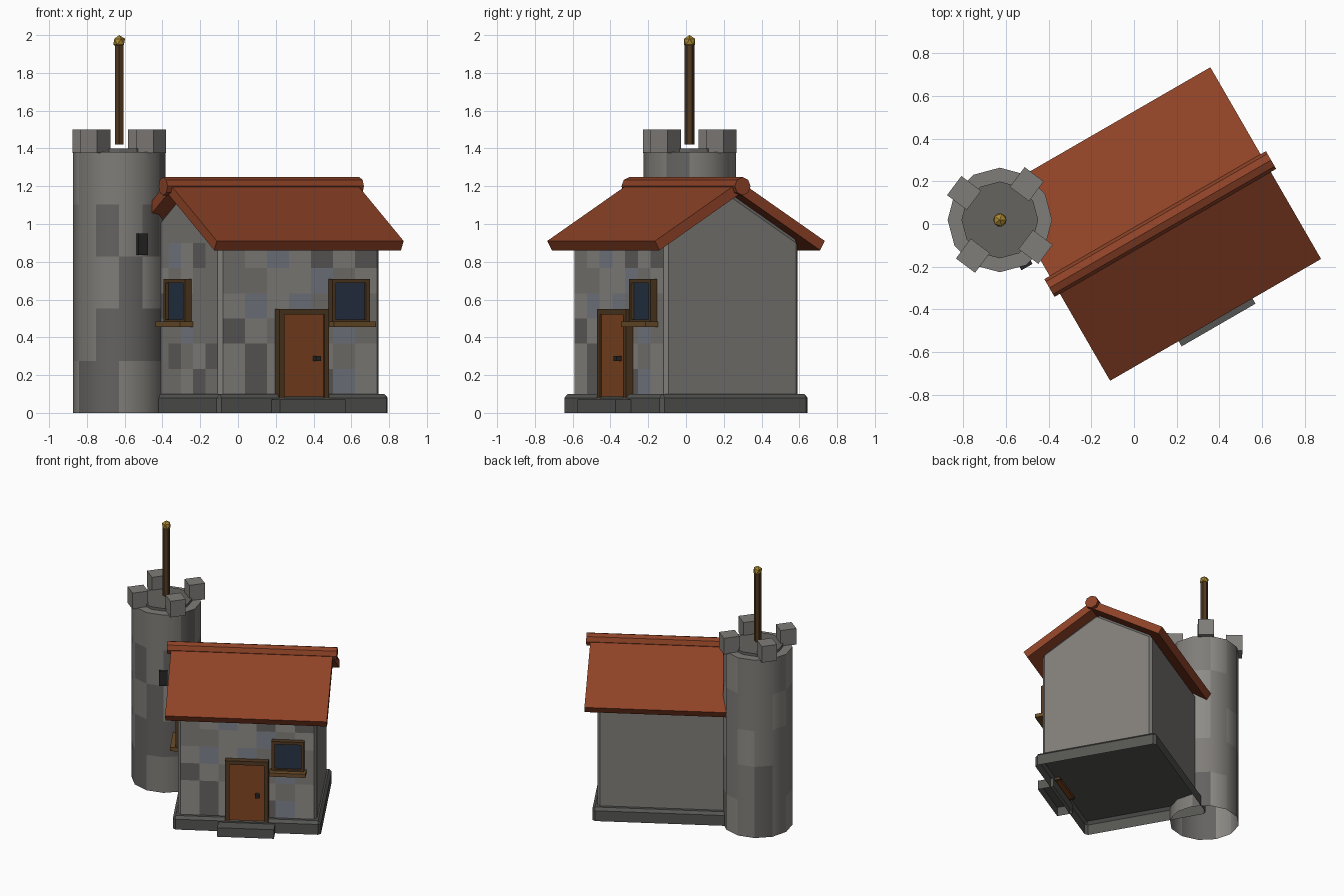
import bpy, bmesh, random
from math import radians
from mathutils import Matrix

if "Cube" in bpy.data.objects:
    bpy.data.objects.remove(bpy.data.objects["Cube"])

random.seed(11)
T = lambda x, y, z=0: Matrix.Translation((x, y, z))
R = lambda deg, axis='Z': Matrix.Rotation(radians(deg), 4, axis)
HOUSE = T(0.123, 0) @ R(30)
TOWER = T(-0.629, 0.019)


def material(name, r, g, b):
    m = bpy.data.materials.new(name)
    m.diffuse_color = (r, g, b, 1)
    m.use_nodes = True
    m.node_tree.nodes["Principled BSDF"].inputs["Base Color"].default_value = m.diffuse_color
    return m


ROOF = material("roof_tile", 0.27, 0.055, 0.02)
WOOD = material("dark_wood", 0.08, 0.04, 0.015)
SILL = material("sill_wood", 0.15, 0.075, 0.025)
DOOR = material("door_wood", 0.22, 0.06, 0.015)
GLASS = material("glass", 0.02, 0.035, 0.06)
IRON = material("iron", 0.02, 0.02, 0.02)
GOLD = material("gold", 0.40, 0.24, 0.03)
DARK = material("foundation_stone", 0.09, 0.09, 0.085)
FLOOR = material("floor_stone", 0.13, 0.125, 0.115)
STONE = material("stone", 0.215, 0.205, 0.19)
STONES = [STONE, STONE, material("stone_light", 0.27, 0.26, 0.24),
          material("stone_dark", 0.13, 0.125, 0.12),
          material("stone_blue", 0.21, 0.22, 0.26)]


def finish(name, bm, matrix, mats):
    bm.transform(matrix)
    me = bpy.data.meshes.new(name)
    bm.to_mesh(me)
    bm.free()
    for m in mats:
        me.materials.append(m)
    ob = bpy.data.objects.new(name, me)
    bpy.context.collection.objects.link(ob)
    return ob


def open_bottom(bm):
    """Remove the downward-facing bottom so the part is a shell."""
    bm.normal_update()
    low = min(v.co.z for v in bm.verts) + 1e-4
    bmesh.ops.delete(bm, context='FACES_ONLY',
                     geom=[f for f in bm.faces if all(v.co.z < low for v in f.verts)])


def chamfer(bm, width):
    """Bevel every edge except those round the bottom."""
    low = min(v.co.z for v in bm.verts) + 1e-4
    bmesh.ops.bevel(bm, geom=[e for e in bm.edges if max(v.co.z for v in e.verts) > low],
                    offset=width, segments=1, affect='EDGES')


def box(name, x, y, z, matrix, mat, bevel=0, shell=False):
    bm = bmesh.new()
    bmesh.ops.create_cube(bm, size=1)
    for v in bm.verts:
        v.co = [a + (b - a) * (c + 0.5) for (a, b), c in zip((x, y, z), v.co)]
    if bevel:
        chamfer(bm, bevel)
    if shell:
        open_bottom(bm)
    return finish(name, bm, matrix, [mat])


def cylinder(name, r, z0, z1, sides, matrix, mat):
    bm = bmesh.new()
    bmesh.ops.create_cone(bm, cap_ends=True, segments=sides, radius1=r,
                          radius2=r, depth=z1 - z0, matrix=T(0, 0, (z0 + z1) / 2))
    return finish(name, bm, matrix, [mat])


def prism(name, profile, half, matrix, mat, bevel=0):
    """A (y, z) profile drawn out along x between -half and half."""
    bm = bmesh.new()
    a, b = ([bm.verts.new((s * half, y, z)) for y, z in profile] for s in (-1, 1))
    bm.faces.new(a)
    bm.faces.new(b)
    for i in range(len(a)):
        bm.faces.new((a[i - 1], a[i], b[i], b[i - 1]))
    bmesh.ops.recalc_face_normals(bm, faces=bm.faces)
    if bevel:
        chamfer(bm, bevel)
        open_bottom(bm)
    return finish(name, bm, matrix, [mat])


def stone_face(name, half, z0, z1, cols, rows, matrix):
    """Patchwork of stones lying on a wall that faces -y."""
    bm = bmesh.new()
    bmesh.ops.create_grid(bm, x_segments=cols, y_segments=rows, size=1)
    for v in bm.verts:
        v.co = (v.co.x * half, -0.001, z0 + (z1 - z0) * (v.co.y + 1) / 2)
    for f in bm.faces:
        f.material_index = random.choice((0, 1, 2, 2, 3, 0, 1, 2, 3, 4))
    finish(name, bm, matrix, STONES)


def window(name, m):
    for s in (-1, 1):
        box(name + "_jamb", sorted((s * 0.092, s * 0.115)), (-0.04, 0.01), (0.475, 0.71), m, WOOD)
    for z in ((0.475, 0.495), (0.688, 0.71)):
        box(name + "_rail", (-0.092, 0.092), (-0.04, 0.01), z, m, WOOD)
    box(name + "_glass", (-0.092, 0.092), (-0.022, 0.01), (0.495, 0.688), m, GLASS)
    box(name + "_sill", (-0.128, 0.128), (-0.08, 0.01), (0.455, 0.483), m, SILL)


# House body on its foundation
box("foundation", (-0.523, 0.523), (-0.453, 0.453), (0, 0.1), HOUSE, DARK, 0.02, True)
box("door_step", (-0.2, 0.2), (-0.547, -0.43), (0, 0.07), HOUSE, DARK, 0, True)
prism("house_walls", [(-0.41, 0.1), (0.41, 0.1), (0.41, 0.91), (0, 1.16), (-0.41, 0.91)],
      0.491, HOUSE, STONE, 0.02)
FRONT = HOUSE @ T(0, -0.41)
LEFT = HOUSE @ T(-0.491, 0) @ R(-90)
stone_face("front_stones", 0.47, 0.1, 0.9, 7, 6, FRONT)
stone_face("side_stones", 0.39, 0.1, 0.9, 6, 6, LEFT)

# Roof and ridge
prism("roof", [(-0.519, 0.91), (0, 1.225), (0.519, 0.91), (0.491, 0.861),
               (0, 1.16), (-0.491, 0.861)], 0.571, HOUSE, ROOF)
cylinder("roof_ridge", 0.048, -0.6, 0.6, 8, HOUSE @ T(0, 0, 1.2) @ R(90, 'Y'), ROOF)

# Door
for s in (-1, 1):
    box("door_jamb", sorted((s * 0.122, s * 0.152)), (-0.046, 0.01), (0.08, 0.55), FRONT, WOOD)
box("door_lintel", (-0.122, 0.122), (-0.046, 0.01), (0.52, 0.55), FRONT, WOOD)
box("door", (-0.122, 0.122), (-0.036, 0.01), (0.08, 0.52), FRONT, DOOR)
box("door_handle", (0.06, 0.09), (-0.068, -0.03), (0.275, 0.302), FRONT, IRON)

# Windows
window("front_window", FRONT @ T(0.29, 0))
window("side_window", LEFT)

# Tower shaft with stone courses, open underneath
bm = bmesh.new()
bmesh.ops.create_cone(bm, cap_ends=True, segments=12, radius1=0.245, radius2=0.245,
                      depth=1.38, matrix=T(0, 0, 0.69))
for i in range(1, 5):
    bmesh.ops.bisect_plane(bm, geom=bm.verts[:] + bm.edges[:] + bm.faces[:],
                           plane_co=(0, 0, i * 0.276), plane_no=(0, 0, 1))
open_bottom(bm)
bm.normal_update()
for f in bm.faces:
    if abs(f.normal.z) < 0.5:
        f.material_index = random.choice((0, 1, 2, 3))
        f.smooth = True
for e in bm.edges:
    e.smooth = not any(abs(f.normal.z) > 0.5 for f in e.link_faces)
finish("tower", bm, TOWER, STONES)

# Tower top
cylinder("tower_floor", 0.18, 1.36, 1.4, 12, TOWER, FLOOR)
for k in range(4):
    box("merlon", (0.152, 0.268), (-0.056, 0.056), (1.375, 1.5), TOWER @ R(53 + 90 * k), STONE)
box("arrow_slit", (0.205, 0.255), (-0.03, 0.03), (0.835, 0.95), TOWER @ R(-60), IRON)

# Flagpole and finial
cylinder("flagpole", 0.026, 1.42, 1.96, 6, TOWER, WOOD)
bm = bmesh.new()
bmesh.ops.create_icosphere(bm, subdivisions=1, radius=0.035)
finish("pole_finial", bm, TOWER @ T(0, 0, 1.965), [GOLD])
